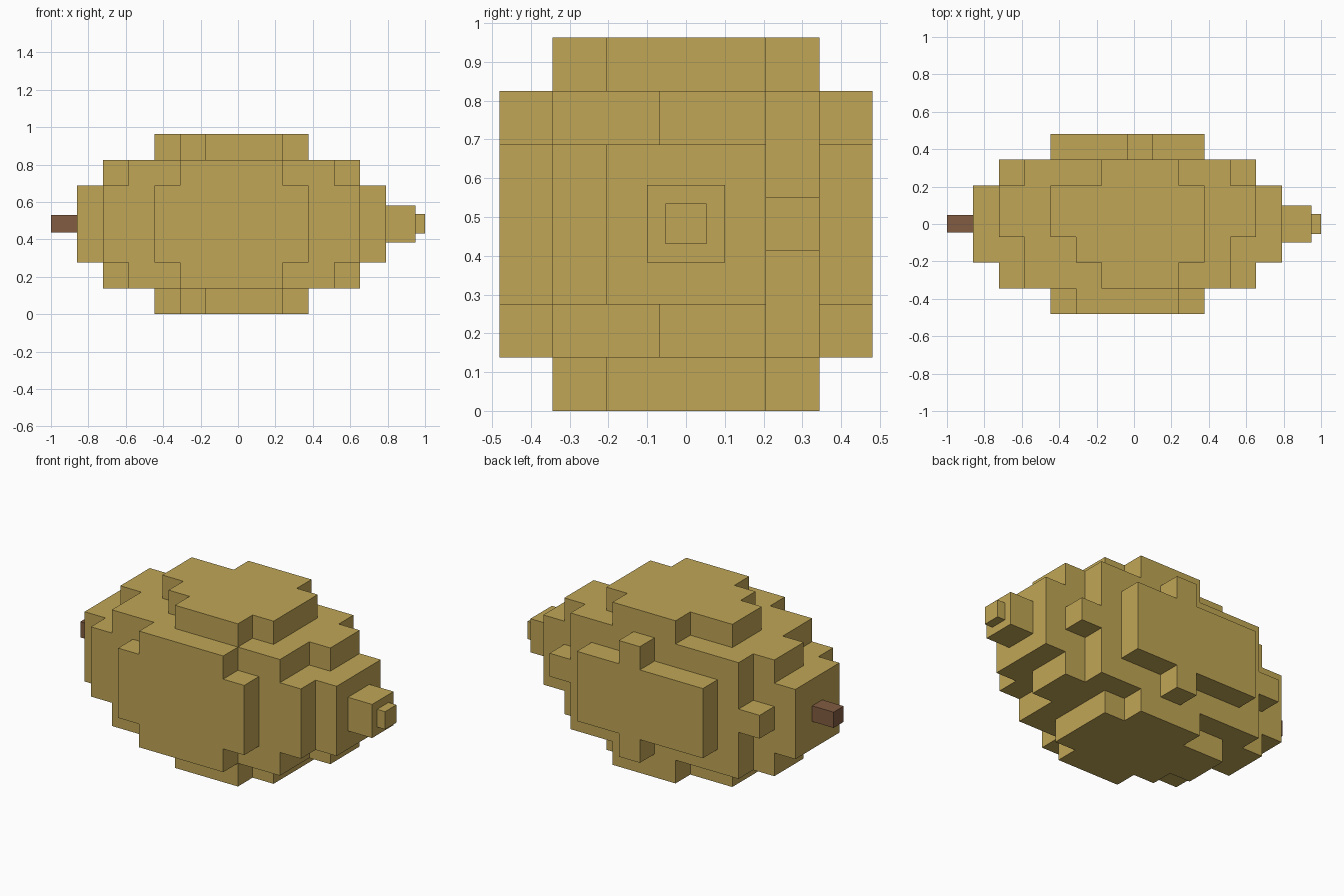
import bpy
import bmesh
import math
from mathutils import Vector

if "Cube" in bpy.data.objects:
    bpy.data.objects.remove(bpy.data.objects["Cube"])

CELL = 0.1375
ORIGIN = Vector((-0.86, -3.5 * CELL, 0.0))


def material(name, color):
    mat = bpy.data.materials.new(name)
    mat.diffuse_color = (*color, 1.0)
    mat.use_nodes = True
    mat.node_tree.nodes["Principled BSDF"].inputs["Base Color"].default_value = mat.diffuse_color
    return mat


yellow = material("lemon yellow", (0.527, 0.381, 0.093))
brown = material("stem brown", (0.223, 0.107, 0.054))


def finish(name, bm, mat):
    mesh = bpy.data.meshes.new(name)
    bm.to_mesh(mesh)
    bm.free()
    mesh.materials.append(mat)
    obj = bpy.data.objects.new(name, mesh)
    bpy.context.collection.objects.link(obj)
    return obj


def box(name, low, high, mat):
    bm = bmesh.new()
    bmesh.ops.create_cube(bm, size=1.0)
    for v in bm.verts:
        v.co = Vector([high[a] if v.co[a] > 0 else low[a] for a in range(3)])
    return finish(name, bm, mat)


# Block rows: first and last block along x for each row from front to back,
# listed by distance from the middle layer (layers mirror up and down)
LAYERS = [
    [(3, 8), (1, 10), (0, 11), (0, 11), (0, 11), (1, 10), (3, 8)],
    [(3, 8), (1, 10), (0, 11), (0, 11), (0, 11), (2, 9), (3, 8)],
    [(4, 7), (2, 9), (2, 9), (1, 10), (1, 10), (2, 9), (6, 6)],
    [None, (5, 7), (4, 8), (3, 8), (3, 8), (5, 7), None],
]

filled = set()
for k in range(7):
    for j, row in enumerate(LAYERS[abs(k - 3)]):
        if row:
            filled.update((i, j, k) for i in range(row[0], row[1] + 1))

# Fruit body: only the exposed sides of the blocks
bm = bmesh.new()
for cell in filled:
    for axis in range(3):
        for side in (0, 1):
            neighbour = list(cell)
            neighbour[axis] += 2 * side - 1
            if tuple(neighbour) in filled:
                continue
            u, v = (axis + 1) % 3, (axis + 2) % 3
            corners = []
            for du, dv in ((0, 0), (1, 0), (1, 1), (0, 1)):
                p = list(cell)
                p[axis] += side
                p[u] += du
                p[v] += dv
                corners.append(bm.verts.new(ORIGIN + Vector(p) * CELL))
            bm.faces.new(corners if side else corners[::-1])
bmesh.ops.remove_doubles(bm, verts=bm.verts[:], dist=0.001)
bmesh.ops.dissolve_limit(bm, angle_limit=math.radians(1),
                         verts=bm.verts[:], edges=bm.edges[:])
finish("fruit_body", bm, yellow)

# Pointed end and stem
box("end_nub", (0.79, -0.1, 0.383), (0.948, 0.1, 0.582), yellow)
box("end_tip", (0.948, -0.053, 0.43), (1.0, 0.053, 0.535), yellow)
box("stem", (-1.0, -0.046, 0.437), (-0.86, 0.048, 0.53), brown)
